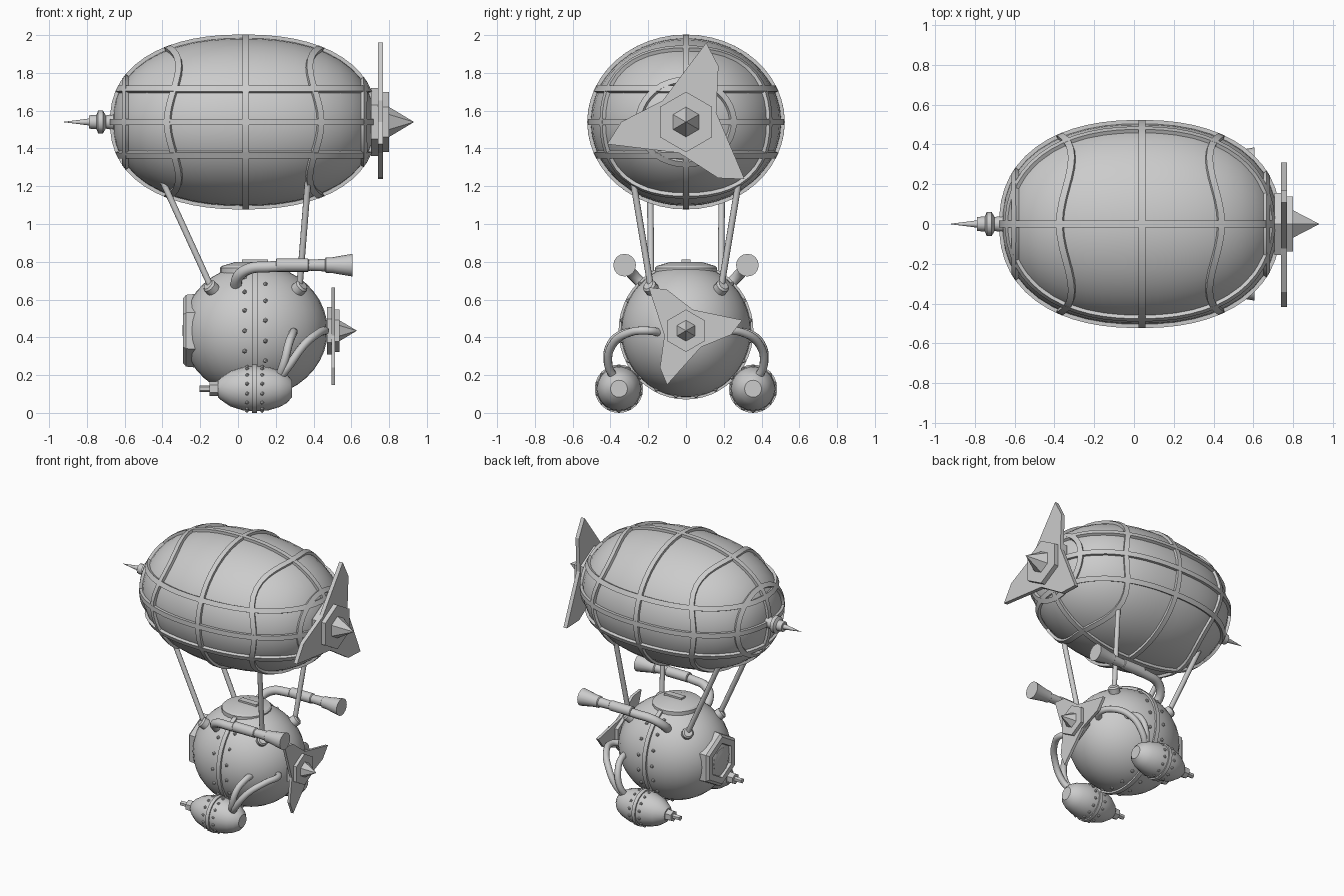
import bpy, bmesh
from math import sin, cos, pi, radians, hypot, sqrt
from mathutils import Vector, Matrix

if "Cube" in bpy.data.objects:
    bpy.data.objects.remove(bpy.data.objects["Cube"])

def finish(name, bm, angle=35):
    bmesh.ops.recalc_face_normals(bm, faces=bm.faces[:])
    me = bpy.data.meshes.new(name)
    bm.to_mesh(me)
    bm.free()
    ob = bpy.data.objects.new(name, me)
    bpy.context.collection.objects.link(ob)
    if angle:
        bpy.ops.object.select_all(action='DESELECT')
        ob.select_set(True)
        bpy.context.view_layer.objects.active = ob
        bpy.ops.object.shade_smooth_by_angle(angle=radians(angle))
    return ob

def lathe(name, profile, segs, y=0, z=0, matrix=None, angle=35):
    """Revolve (x, radius) points about the x axis, capping both ends."""
    bm = bmesh.new()
    rings = [[bm.verts.new((x, max(r, 1e-4) * cos(pi/2 + 2*pi*i/segs),
                            max(r, 1e-4) * sin(pi/2 + 2*pi*i/segs))) for i in range(segs)]
             for x, r in profile]
    for a, b in zip(rings, rings[1:]):
        for i in range(segs):
            j = (i + 1) % segs
            bm.faces.new((a[i], a[j], b[j], b[i]))
    bm.faces.new(rings[0])
    bm.faces.new(rings[-1])
    bm.transform(matrix if matrix else Matrix.Translation((0, y, z)))
    return finish(name, bm, angle)

def band(name, pts, normals, w, h):
    """Closed rectangular strap following a surface loop."""
    bm = bmesh.new()
    n = len(pts)
    secs = []
    for i in range(n):
        p, nor = pts[i], normals[i]
        side = (pts[(i+1) % n] - pts[i-1]).cross(nor).normalized() * w / 2
        secs.append([bm.verts.new(q) for q in (p - side - nor*0.02, p - side + nor*h,
                                               p + side + nor*h, p + side - nor*0.02)])
    for i in range(n):
        a, b = secs[i], secs[(i+1) % n]
        for k in range(4):
            m = (k + 1) % 4
            bm.faces.new((a[k], a[m], b[m], b[k]))
    return finish(name, bm)

def tube(name, pts, r):
    cu = bpy.data.curves.new(name, 'CURVE')
    cu.dimensions = '3D'
    cu.bevel_depth, cu.bevel_resolution, cu.resolution_u = r, 3, 6
    cu.use_fill_caps = True
    sp = cu.splines.new('BEZIER')
    sp.bezier_points.add(len(pts) - 1)
    for bp, p in zip(sp.bezier_points, pts):
        bp.co = p
        bp.handle_left_type = bp.handle_right_type = 'AUTO'
    ob = bpy.data.objects.new(name, cu)
    bpy.context.collection.objects.link(ob)
    bpy.ops.object.select_all(action='DESELECT')
    ob.select_set(True)
    bpy.context.view_layer.objects.active = ob
    bpy.ops.object.convert(target='MESH')
    bpy.ops.object.shade_smooth_by_angle(angle=radians(40))

def rivets(name, spots, r):
    bm = bmesh.new()
    for p in spots:
        bmesh.ops.create_icosphere(bm, subdivisions=1, radius=r, matrix=Matrix.Translation(p))
    finish(name, bm)

# Balloon hull: blunt ellipsoid
C, A, B, H, N = Vector((0.03, 0, 1.54)), 0.69, 0.505, 0.445, 2.3
bm = bmesh.new()
bmesh.ops.create_uvsphere(bm, u_segments=40, v_segments=24, radius=1, matrix=Matrix.Rotation(pi/2, 4, 'Y'))
for v in bm.verts:
    d = v.co
    k = (abs(d.x)**N + hypot(d.y, d.z)**N) ** (-1/N)
    v.co = C + Vector((d.x*A, d.y*B, d.z*H)) * k
finish("balloon_hull", bm, 60)

def hull_normal(p):
    rho = max(hypot(p.y/B, p.z/H), 1e-5)
    f = rho ** (N - 2)
    s = 1 if p.x > 0 else -1
    return Vector((s * (abs(p.x)/A)**(N-1) / A, f*p.y/B**2, f*p.z/H**2)).normalized()

def hull_band(name, local, w=0.034):
    band(name, [C + p for p in local], [hull_normal(p) for p in local], w, 0.018)

# Balloon rings, the inner pair slightly wavy
for i, (x0, wave) in enumerate([(-0.62, 0), (-0.37, -0.03), (0.01, 0), (0.375, 0.03), (0.63, 0)]):
    loop = []
    for k in range(48):
        t = 2*pi*k/48
        x = x0 + wave*cos(4*t)
        rho = (1 - (abs(x)/A)**N) ** (1/N)
        loop.append(Vector((x, B*rho*cos(t), H*rho*sin(t))))
    hull_band(f"balloon_ring_{i}", loop)

# Balloon lengthwise straps: three level ones and one upright
def slice_loop(h, across, limit):
    loop = []
    for k in range(56):
        t = 2*pi*(k + 0.5)/56
        x = A * (1 - (abs(h)/limit)**N) ** (1/N) * cos(t)
        rho = (1 - (abs(x)/A)**N) ** (1/N)
        loop.append((x, across * sqrt(max(rho**2 - (h/limit)**2, 0)) * (1 if sin(t) > 0 else -1)))
    return loop
for i, h in enumerate((-0.17, 0, 0.17)):
    hull_band(f"balloon_level_strap_{i}", [Vector((x, y, h)) for x, y in slice_loop(h, B, H)])
hull_band("balloon_upright_strap", [Vector((x, 0, z)) for x, z in slice_loop(0, H, B)])

# Nose spike
lathe("nose_spike", [(-0.93, 0), (-0.79, 0.018), (-0.79, 0.035), (-0.75, 0.038), (-0.74, 0.06),
                     (-0.715, 0.06), (-0.70, 0.035), (-0.64, 0.045)], 12, 0, 1.54)

# Propellers: back plate, three blades, front plate, pointed hub
def propeller(name, x, z, s, turn):
    lathe(name + "_back_plate", [(x - 0.035*s, 0.18*s), (x + 0.01, 0.18*s)], 6, 0, z, angle=0)
    bm = bmesh.new()
    outline = []
    for k in range(3):
        rot = Matrix.Rotation(radians(turn + 120*k), 2)
        for p in ((0.16, 0.05), (0.172, 0.296), (0.107, 0.42)):
            outline.append(rot @ Vector(p) * s)
    vs = [bm.verts.new((x, p.x, z + p.y)) for p in outline]
    f = bm.faces.new(vs)
    ext = bmesh.ops.extrude_face_region(bm, geom=[f])
    bmesh.ops.translate(bm, vec=(0.028*s, 0, 0), verts=[v for v in ext['geom'] if isinstance(v, bmesh.types.BMVert)])
    finish(name + "_blades", bm, 0)
    lathe(name + "_front_plate", [(x + 0.01, 0.16*s), (x + 0.06*s, 0.16*s)], 6, 0, z, angle=0)
    lathe(name + "_hub_cone", [(x + 0.05*s, 0.085*s), (x + 0.192*s, 0)], 6, 0, z, angle=0)
propeller("upper_propeller", 0.74, 1.54, 1.0, 0)
propeller("lower_propeller", 0.495, 0.435, 0.7, 55)

# Gondola sphere with belt and rivets
G, GR = Vector((0.09, 0, 0.435)), Vector((0.385, 0.345, 0.352))
bm = bmesh.new()
bmesh.ops.create_uvsphere(bm, u_segments=32, v_segments=20, radius=1,
                          matrix=Matrix.Translation(G) @ Matrix.Diagonal((*GR, 1)))
finish("gondola_sphere", bm, 60)
angles = [2*pi*k/48 for k in range(48)]
normals = [Vector((0, cos(t), sin(t))) for t in angles]
band("gondola_belt", [G + Vector((0, n.y*GR.y, n.z*GR.z)) for n in normals], normals, 0.03, 0.012)
rivets("gondola_rivets", [G + Vector((dx, GR.y*0.992*cos(t), GR.z*0.992*sin(t)))
                          for dx in (-0.055, 0.055) for t in (2*pi*(k + (dx > 0)/2)/20 for k in range(20))
                          if sin(t) < 0.85], 0.013)

# Roof hatch with handle
up = Matrix.Translation((0.07, 0, 0)) @ Matrix.Rotation(-pi/2, 4, 'Y')
lathe("roof_hatch", [(0.72, 0.165), (0.768, 0.165), (0.778, 0.155), (0.80, 0.08)], 24, matrix=up, angle=20)
bm = bmesh.new()
bmesh.ops.create_cube(bm, size=1, matrix=Matrix.Translation((0.09, 0, 0.80)) @ Matrix.Diagonal((0.14, 0.045, 0.025, 1)))
finish("hatch_handle", bm, 0)

# Six-sided porthole
lathe("porthole_frame", [(-0.17, 0.2), (-0.275, 0.19), (-0.292, 0.17), (-0.292, 0.125), (-0.27, 0.12)],
      6, 0, 0.435, angle=0)
lathe("porthole_glass", [(-0.26, 0.085), (-0.283, 0.085), (-0.287, 0.07)], 16, 0, 0.435)

for s, side in ((-1, "front"), (1, "back")):
    # Suspension struts with sockets
    for end, top, foot in (("left", (-0.41, 0.19, 1.25), (-0.14, 0.185, 0.66)),
                           ("right", (0.373, 0.285, 1.26), (0.325, 0.185, 0.66))):
        top, foot = (Vector((p[0], s*p[1], p[2])) for p in (top, foot))
        tube(f"strut_{side}_{end}", [top, foot], 0.017)
        n = (foot - G).normalized()
        m = Matrix.Translation(foot) @ n.to_track_quat('X', 'Z').to_matrix().to_4x4()
        lathe(f"strut_socket_{side}_{end}", [(-0.05, 0.038), (0.02, 0.038), (0.03, 0.028)], 12, matrix=m)

    # Exhaust pipe with collar and flared mouth
    tube(f"exhaust_{side}", [(x, s*y, z) for x, y, z in
         ((-0.01, 0.21, 0.66), (0.0, 0.27, 0.72), (0.06, 0.31, 0.763), (0.16, 0.325, 0.773), (0.4, 0.325, 0.782))], 0.03)
    lathe(f"exhaust_mouth_{side}", [(0.2, 0.03), (0.205, 0.035), (0.37, 0.035), (0.375, 0.029), (0.46, 0.033),
                                    (0.465, 0.04), (0.5, 0.042), (0.605, 0.06)], 16, s*0.325, 0.782)

    # Float pod: shell, belt, rivets, stepped nozzle
    y, z = s*0.355, 0.128
    lathe(f"pod_{side}", [(-0.105, 0.045), (-0.09, 0.06), (-0.04, 0.094), (0.03, 0.116), (0.09, 0.12), (0.16, 0.115),
                          (0.22, 0.097), (0.26, 0.075), (0.285, 0.045)], 20, y, z, angle=40)
    lathe(f"pod_belt_{side}", [(0.075, 0.1), (0.075, 0.128), (0.1, 0.128), (0.1, 0.1)], 24, y, z)
    rivets(f"pod_rivets_{side}", [Vector((0.088 + dx, y + 0.117*cos(t), z + 0.117*sin(t)))
           for dx in (-0.04, 0.04) for t in (2*pi*(k + 0.5)/14 for k in range(14))], 0.011)
    lathe(f"pod_nozzle_{side}", [(-0.205, 0.018), (-0.15, 0.018), (-0.15, 0.038), (-0.1, 0.04)], 6, y, z, angle=0)

    # Two hoses from pod to gondola
    tube(f"long_hose_{side}", [(x, s*y, z) for x, y, z in
         ((0.21, 0.37, 0.17), (0.27, 0.41, 0.25), (0.35, 0.39, 0.36), (0.43, 0.3, 0.425), (0.46, 0.2, 0.435), (0.42, 0.14, 0.425))], 0.022)
    tube(f"short_hose_{side}", [(x, s*y, z) for x, y, z in
         ((0.21, 0.37, 0.17), (0.245, 0.415, 0.27), (0.27, 0.395, 0.37), (0.29, 0.33, 0.42), (0.295, 0.25, 0.43))], 0.022)
